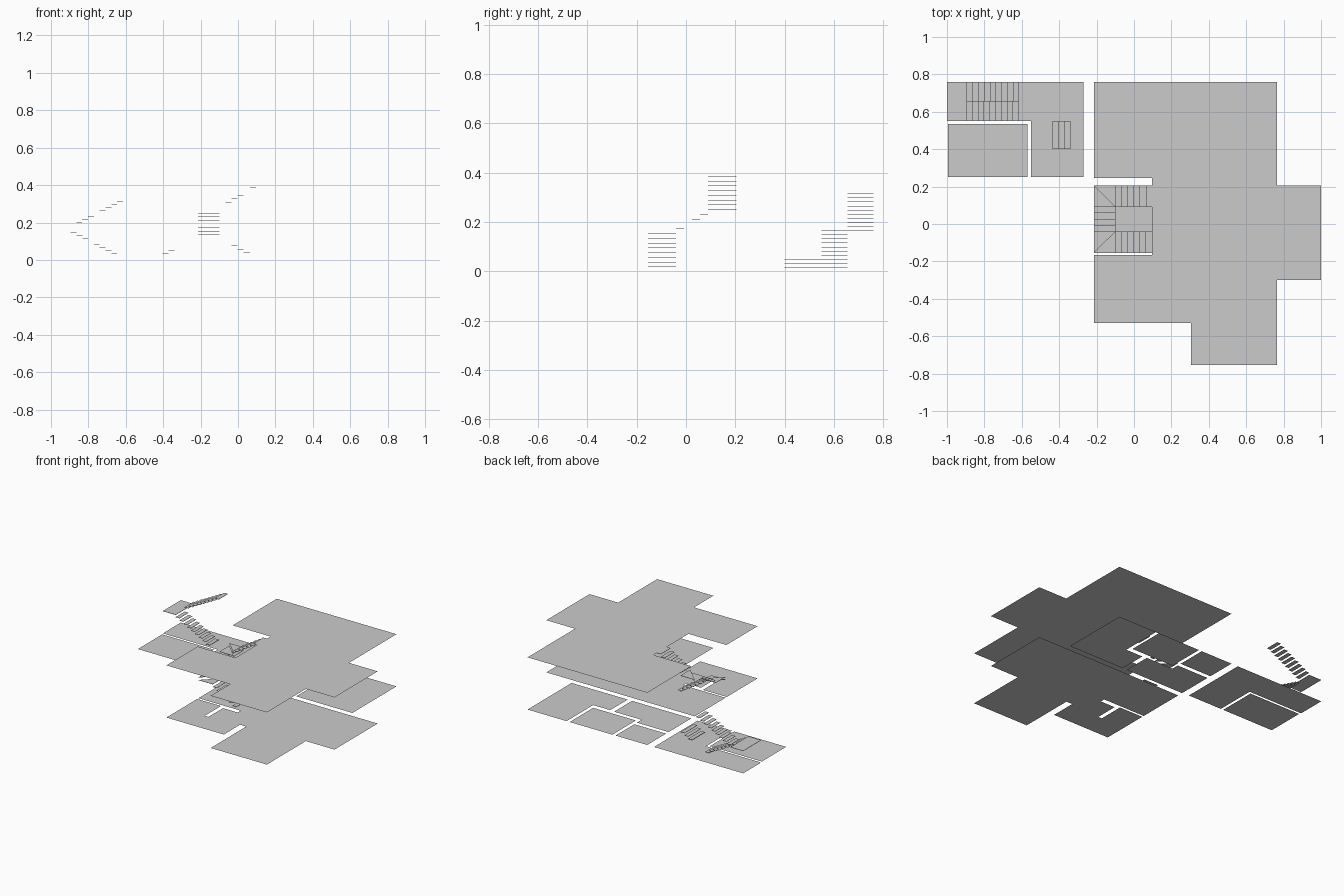
import bpy, bmesh

if "Cube" in bpy.data.objects:
    bpy.data.objects.remove(bpy.data.objects["Cube"])

TOP = 0.386      # upper floor level
THICK = 0.002    # stair tread thickness


def rect(x0, x1, y0, y1):
    return [(x0, y0), (x1, y0), (x1, y1), (x0, y1)]


def add_face(bm, pts, z):
    f = bm.faces.new([bm.verts.new((x, y, z)) for x, y in pts])
    f.normal_update()
    if f.normal.z < 0:
        f.normal_flip()
    return f


def finish(name, bm):
    me = bpy.data.meshes.new(name)
    bm.to_mesh(me)
    bm.free()
    ob = bpy.data.objects.new(name, me)
    bpy.context.collection.objects.link(ob)
    return ob


def floor(name, pts, z=0.0):
    # a floor is a single sheet
    bm = bmesh.new()
    add_face(bm, pts, z)
    return finish(name, bm)


def treads(name, outlines, z0, rise):
    # thin slabs, each one riser above the last
    bm = bmesh.new()
    for i, pts in enumerate(outlines):
        add_face(bm, pts, z0 + i * rise)
    ob = finish(name, bm)
    mod = ob.modifiers.new("thickness", 'SOLIDIFY')
    mod.thickness = THICK
    mod.offset = -1
    return ob


def run_x(x0, step, n, y0, y1):
    # outlines of n treads advancing along x
    return [rect(*sorted((x0 + i * step, x0 + (i + 1) * step)), y0, y1)
            for i in range(n)]


# upper floor, with the stairwell notch on its left side
floor("upper_floor", [
    (0.765, 0.76), (0.765, 0.205), (1.0, 0.205), (1.0, -0.30), (0.765, -0.30),
    (0.765, -0.755), (0.305, -0.755), (0.305, -0.53), (-0.215, -0.53),
    (-0.215, -0.165), (0.095, -0.165), (0.095, 0.245), (-0.215, 0.245),
    (-0.215, 0.76)], TOP)

# ground floor, main hall with wall slits
floor("lower_hall_floor", [
    (1.0, 0.205), (1.0, -0.30), (0.765, -0.30), (0.765, -0.755),
    (0.305, -0.755), (0.305, -0.34), (0.255, -0.34), (0.255, -0.53),
    (-0.215, -0.53), (-0.215, -0.17), (-0.02, -0.17), (-0.02, -0.36),
    (0.01, -0.36), (0.01, -0.19), (0.13, -0.19), (0.13, -0.155),
    (-0.215, -0.155), (-0.215, 0.205)])

# ground floor, back rooms separated by wall gaps
floor("back_room_floor", [
    (0.765, 0.76), (0.445, 0.76), (0.445, 0.45), (0.305, 0.45),
    (0.305, 0.245), (0.765, 0.245)])
floor("middle_room_floor", rect(0.07, 0.42, 0.485, 0.76))
floor("corner_room_floor", rect(-0.215, 0.045, 0.54, 0.76))
floor("passage_floor", [
    (0.27, 0.245), (0.27, 0.455), (0.045, 0.455), (0.045, 0.51),
    (-0.215, 0.51), (-0.215, 0.245)])

# side wing
floor("wing_floor", [
    (-1.0, 0.76), (-0.27, 0.76), (-0.27, 0.25), (-0.55, 0.25),
    (-0.55, 0.55), (-1.0, 0.55)])
floor("wing_room_floor", rect(-0.995, -0.57, 0.25, 0.535))

# wing stair: two flights and a half landing
R1 = 0.0166
treads("wing_lower_flight", run_x(-0.615, -0.0311, 9, 0.55, 0.655), R1, R1)
treads("wing_landing", [rect(-1.0, -0.895, 0.55, 0.76)], 10 * R1, 0)
treads("wing_upper_flight", run_x(-0.895, 0.0311, 9, 0.655, 0.76), 11 * R1, R1)
treads("wing_small_steps", run_x(-0.435, 0.0315, 3, 0.40, 0.55), R1, R1)

# main stair: U shape with a pair of winders at each corner
XO, XI, YA, YB, YC, YD = -0.215, -0.098, -0.155, -0.04, 0.09, 0.205
R2 = TOP / 20
step = (0.095 - XI) / 6
ys = (YC - YB) / 4
path = run_x(0.095, -step, 6, YA, YB)
path += [[(XI, YA), (XI, YB), (XO, YA)], [(XO, YA), (XI, YB), (XO, YB)]]
path += [rect(XO, XI, YB + i * ys, YB + (i + 1) * ys) for i in range(4)]
path += [[(XO, YC), (XI, YC), (XO, YD)], [(XO, YD), (XI, YC), (XI, YD)]]
path += run_x(XI, step, 6, YC, YD)
treads("main_stair", path, R2, R2)
